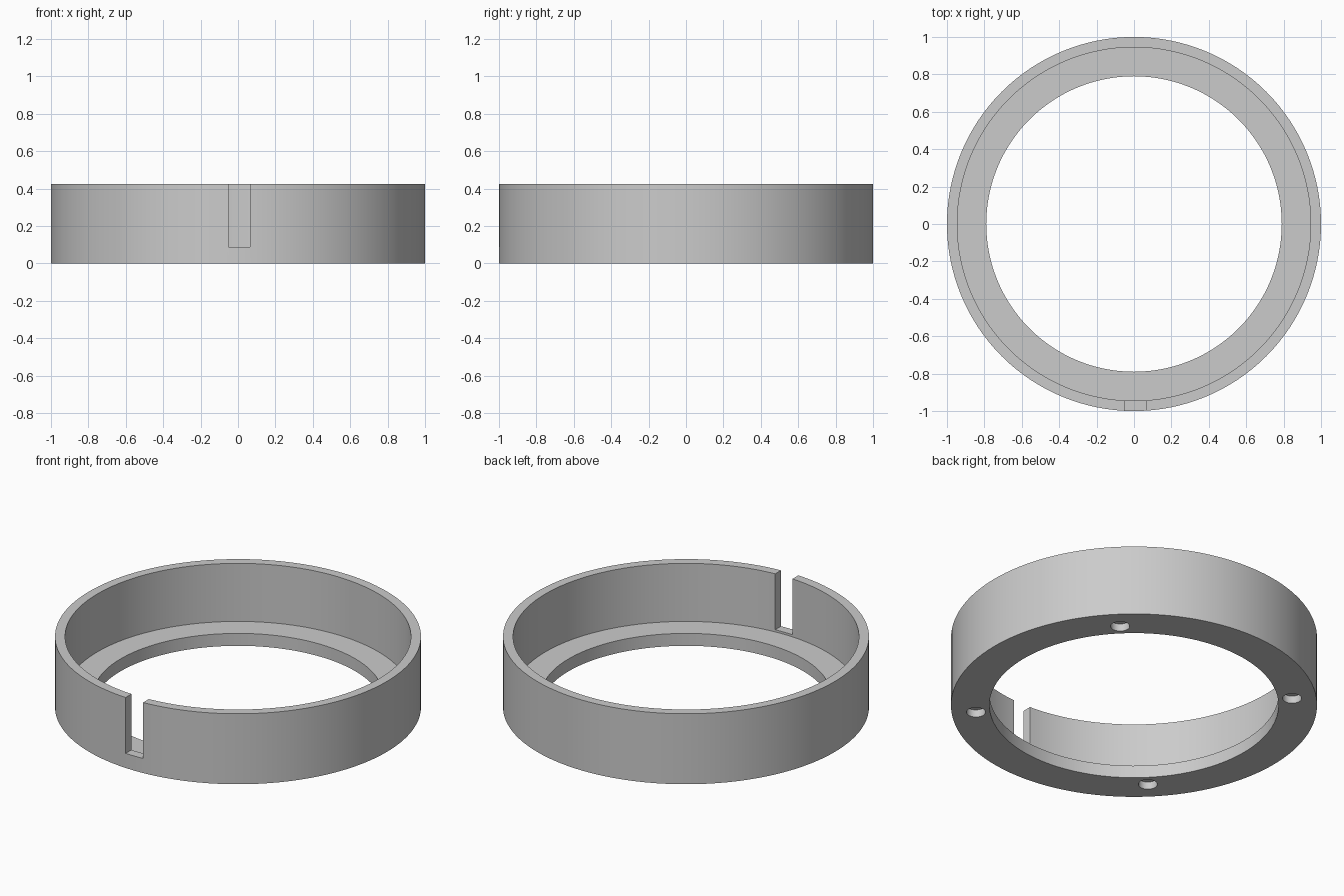
import bpy, bmesh, math
from mathutils import Matrix, Vector

if "Cube" in bpy.data.objects:
    bpy.data.objects.remove(bpy.data.objects["Cube"], do_unlink=True)

HEIGHT, FLOOR = 0.425, 0.075
R_OUT, R_WALL, R_HOLE = 1.0, 0.945, 0.79
SEGMENTS = 128

grey = bpy.data.materials.new("plain grey")
grey.use_nodes = True
colour = (0.6, 0.6, 0.6, 1)
grey.diffuse_color = colour
grey.node_tree.nodes["Principled BSDF"].inputs["Base Color"].default_value = colour


def make_object(name, bm):
    bmesh.ops.recalc_face_normals(bm, faces=bm.faces)
    mesh = bpy.data.meshes.new(name)
    bm.to_mesh(mesh)
    bm.free()
    mesh.materials.append(grey)
    obj = bpy.data.objects.new(name, mesh)
    bpy.context.collection.objects.link(obj)
    return obj


# Stepped ring: thin outer wall with an inward floor flange, lathed from a profile
bm = bmesh.new()
profile = [(R_HOLE, 0), (R_OUT, 0), (R_OUT, HEIGHT),
           (R_WALL, HEIGHT), (R_WALL, FLOOR), (R_HOLE, FLOOR)]
verts = [bm.verts.new((r, 0, z)) for r, z in profile]
edges = [bm.edges.new((verts[i - 1], verts[i])) for i in range(len(verts))]
bmesh.ops.spin(bm, geom=verts + edges, cent=(0, 0, 0), axis=(0, 0, 1),
               angle=math.tau, steps=SEGMENTS, use_merge=True)
bmesh.ops.remove_doubles(bm, verts=bm.verts, dist=1e-5)
ring = make_object("ring_housing", bm)

# Cutter for the open slot in the front wall
bm = bmesh.new()
bmesh.ops.create_cube(bm, size=1, matrix=Matrix.Translation((0.0075, -0.96, 0.338))
                      @ Matrix.Diagonal((0.115, 0.2, 0.5, 1)))
slot = make_object("slot_cutter", bm)

# Cutter for the four blind screw holes under the flange
bm = bmesh.new()
for i in range(4):
    centre = Matrix.Rotation(math.radians(45 + 90 * i), 3, "Z") @ Vector((0.867, 0, 0))
    bmesh.ops.create_cone(bm, cap_ends=True, segments=32, radius1=0.052, radius2=0.052,
                          depth=0.09, matrix=Matrix.Translation(centre))
holes = make_object("screw_hole_cutter", bm)

# Cut the ring, apply the cuts and drop the cutters
bpy.context.view_layer.objects.active = ring
ring.select_set(True)
for cutter in (slot, holes):
    cutter.hide_render = True
    cut = ring.modifiers.new(cutter.name, "BOOLEAN")
    cut.operation = "DIFFERENCE"
    cut.solver = "EXACT"
    cut.object = cutter
    bpy.ops.object.modifier_apply(modifier=cut.name)
    bpy.data.objects.remove(cutter, do_unlink=True)

bpy.ops.object.shade_smooth_by_angle(angle=math.radians(30))
